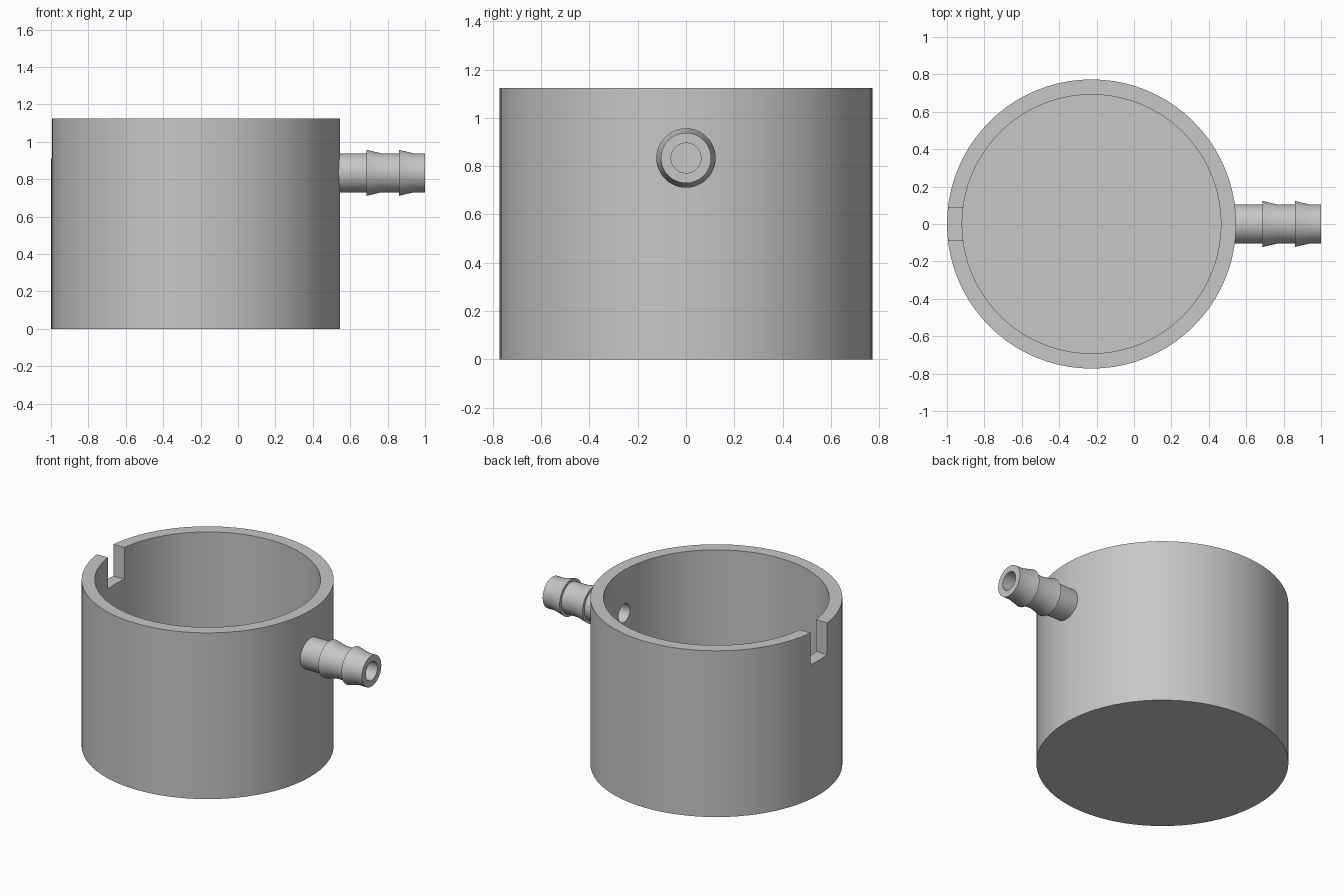
import bpy, bmesh
from math import cos, sin, tau, radians
from mathutils import Matrix

CUP_X, OUTER, INNER, HEIGHT, FLOOR = -0.227, 0.773, 0.692, 1.125, 0.08
PORT_Z, BORE, PIPE, BARB = 0.834, 0.062, 0.104, 0.123

cube = bpy.data.objects.get("Cube")
if cube:
    bpy.data.objects.remove(cube, do_unlink=True)

grey = bpy.data.materials.new("light grey")
grey.use_nodes = True
color = (0.57, 0.57, 0.57, 1)
grey.diffuse_color = color
grey.node_tree.nodes["Principled BSDF"].inputs["Base Color"].default_value = color


def add_object(name, bm):
    bmesh.ops.recalc_face_normals(bm, faces=bm.faces)
    mesh = bpy.data.meshes.new(name)
    bm.to_mesh(mesh)
    bm.free()
    mesh.materials.append(grey)
    obj = bpy.data.objects.new(name, mesh)
    bpy.context.collection.objects.link(obj)
    return obj


def lathe(name, profile, segments, matrix, closed=False):
    """Revolve (radius, height) points about z; open ends are capped."""
    bm = bmesh.new()
    rings = [[bm.verts.new((r * cos(tau * i / segments), r * sin(tau * i / segments), h))
              for i in range(segments)] for r, h in profile]
    pairs = list(zip(rings, rings[1:]))
    if closed:
        pairs.append((rings[-1], rings[0]))
    else:
        bm.faces.new(rings[0])
        bm.faces.new(rings[-1])
    for a, b in pairs:
        for i in range(segments):
            j = (i + 1) % segments
            bm.faces.new((a[i], a[j], b[j], b[i]))
    bm.transform(matrix)
    return add_object(name, bm)


def cut(obj, cutter):
    mod = obj.modifiers.new("cut", 'BOOLEAN')
    mod.operation = 'DIFFERENCE'
    mod.solver = 'EXACT'
    mod.object = cutter
    bpy.context.view_layer.objects.active = obj
    bpy.ops.object.modifier_apply(modifier=mod.name)
    bpy.data.objects.remove(cutter, do_unlink=True)


def smooth(obj):
    bpy.ops.object.select_all(action='DESELECT')
    obj.select_set(True)
    bpy.context.view_layer.objects.active = obj
    bpy.ops.object.shade_smooth_by_angle(angle=radians(20))


# Matrix that lays a lathe along +x at port height
along_x = Matrix.Translation((0, 0, PORT_Z)) @ Matrix.Rotation(radians(90), 4, 'Y')

# Open cup with a solid floor
cup = lathe("cup", [(OUTER, 0), (OUTER, HEIGHT), (INNER, HEIGHT), (INNER, FLOOR)],
            80, Matrix.Translation((CUP_X, 0, 0)))

# Notch in the rim opposite the nozzle
bm = bmesh.new()
bmesh.ops.create_cube(bm, size=1, matrix=Matrix.Translation((-0.96, 0, 1.11))
                      @ Matrix.Diagonal((0.3, 0.176, 0.4, 1)))
cut(cup, add_object("notch_cutter", bm))

# Port through the wall behind the nozzle
cut(cup, lathe("port_cutter", [(BORE, 0.3), (BORE, 0.7)], 48, along_x))

# Barbed hose nozzle with a hollow bore
profile = [(BORE, 0.53), (PIPE, 0.53)]
for x in (0.688, 0.86):
    profile += [(PIPE, x), (BARB, x), (PIPE, x + 0.08)]
profile += [(PIPE, 1.0), (BORE, 1.0)]
nozzle = lathe("hose_nozzle", profile, 48, along_x, closed=True)

# Sharp rims and barb steps, smooth round walls; gentle barb taper stays smooth
for part in (cup, nozzle):
    smooth(part)
